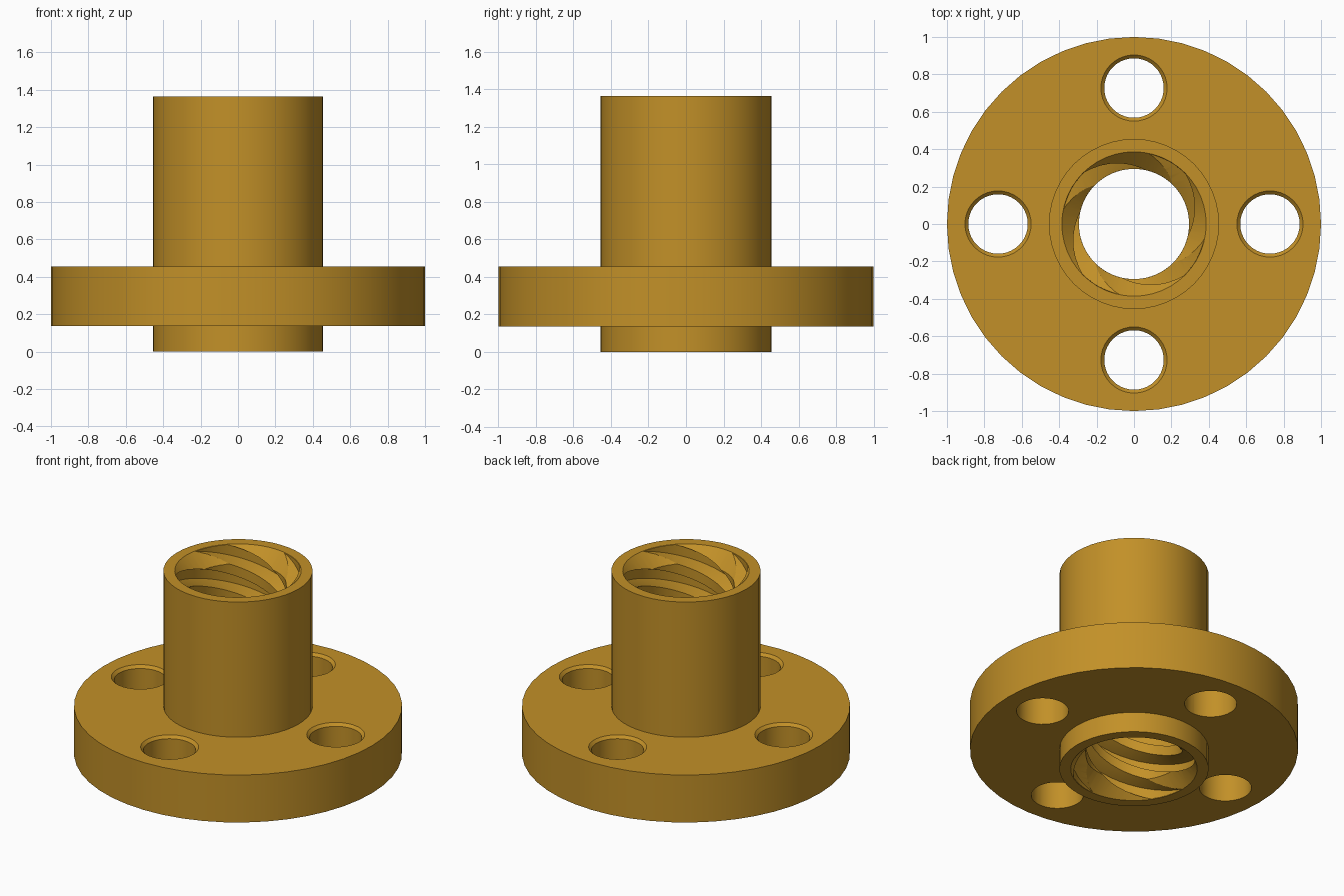
import bpy, bmesh
from math import pi, sin, cos, radians

cube = bpy.data.objects.get("Cube")
if cube:
    bpy.data.objects.remove(cube, do_unlink=True)

HEIGHT, LEAD, STARTS = 1.364, 0.727, 4
SLEEVE_R, ROOT_R, CREST_R = 0.4545, 0.384, 0.295
FLANGE_LOW, FLANGE_TOP = 0.136, 0.455
HOLE_R, HOLE_RIM_R, HOLE_RING = 0.159, 0.177, 0.727

brass = bpy.data.materials.new("brass")
brass.use_nodes = True
brass.diffuse_color = (0.54, 0.28, 0.021, 1)
brass.node_tree.nodes["Principled BSDF"].inputs["Base Color"].default_value = brass.diffuse_color


def solid(name, rings):
    """Skin a list of equal rings of points into a capped solid."""
    bm = bmesh.new()
    loops = [[bm.verts.new(p) for p in ring] for ring in rings]
    n = len(loops[0])
    for low, high in zip(loops, loops[1:]):
        for i in range(n):
            j = (i + 1) % n
            bm.faces.new((low[i], low[j], high[j], high[i]))
    bm.faces.new(loops[0][::-1])
    bm.faces.new(loops[-1])
    mesh = bpy.data.meshes.new(name)
    bm.to_mesh(mesh)
    bm.free()
    mesh.materials.append(brass)
    obj = bpy.data.objects.new(name, mesh)
    bpy.context.collection.objects.link(obj)
    return obj


def turned(name, profile, sides=48, centre=(0, 0)):
    """Turn a (radius, height) profile about a vertical axis."""
    angles = [2 * pi * i / sides for i in range(sides)]
    return solid(name, [[(centre[0] + r * cos(a), centre[1] + r * sin(a), z)
                         for a in angles] for r, z in profile])


def cut(target, cutter):
    cutter.hide_render = True
    mod = target.modifiers.new("cut", "BOOLEAN")
    mod.operation, mod.solver, mod.object = "DIFFERENCE", "EXACT", cutter
    bpy.context.view_layer.objects.active = target
    bpy.ops.object.modifier_apply(modifier=mod.name)
    bpy.data.objects.remove(cutter, do_unlink=True)


# Sleeve and flange turned as one piece
nut = turned("flanged_nut", [
    (SLEEVE_R, 0), (SLEEVE_R, FLANGE_LOW), (1, FLANGE_LOW),
    (1, FLANGE_TOP), (SLEEVE_R, FLANGE_TOP), (SLEEVE_R, HEIGHT)])

# Threaded bore: a lobed section twisted upward
section = []
for start in range(STARTS):
    base = 2 * pi * start / STARTS
    for radius, begin in ((ROOT_R, 0), (CREST_R, 0.5)):
        for k in range(6):
            section.append((radius, base + 2 * pi / STARTS * (begin + 0.37 * k / 5)))
layers = 90
rings = []
for k in range(layers + 1):
    z = -0.05 + (HEIGHT + 0.1) * k / layers
    turn = 2 * pi * z / LEAD
    rings.append([(r * cos(a + turn), r * sin(a + turn), z) for r, a in section])
thread = solid("thread_cutter", rings)
bm = bmesh.new()
bm.from_mesh(thread.data)
bmesh.ops.triangulate(bm, faces=bm.faces[:])
bm.to_mesh(thread.data)
bm.free()
cut(nut, thread)

# Lead-in chamfers at both ends of the bore
wide, narrow = ROOT_R + 0.002, CREST_R - 0.02
depth = wide - narrow
cut(nut, turned("top_chamfer", [(narrow, HEIGHT - depth), (wide, HEIGHT), (wide, HEIGHT + 0.1)]))
cut(nut, turned("bottom_chamfer", [(wide, -0.1), (wide, 0), (narrow, depth)]))

# Four bolt holes with a chamfered upper rim
for i in range(4):
    a = pi / 2 * i
    rim = HOLE_RIM_R - HOLE_R
    cut(nut, turned("bolt_hole", [
        (HOLE_R, 0.05), (HOLE_R, FLANGE_TOP - rim),
        (HOLE_RIM_R, FLANGE_TOP), (HOLE_RIM_R, FLANGE_TOP + 0.1)],
        40, (HOLE_RING * cos(a), HOLE_RING * sin(a))))

bpy.ops.object.select_all(action="DESELECT")
nut.select_set(True)
bpy.context.view_layer.objects.active = nut
bpy.ops.object.shade_smooth_by_angle(angle=radians(25))
